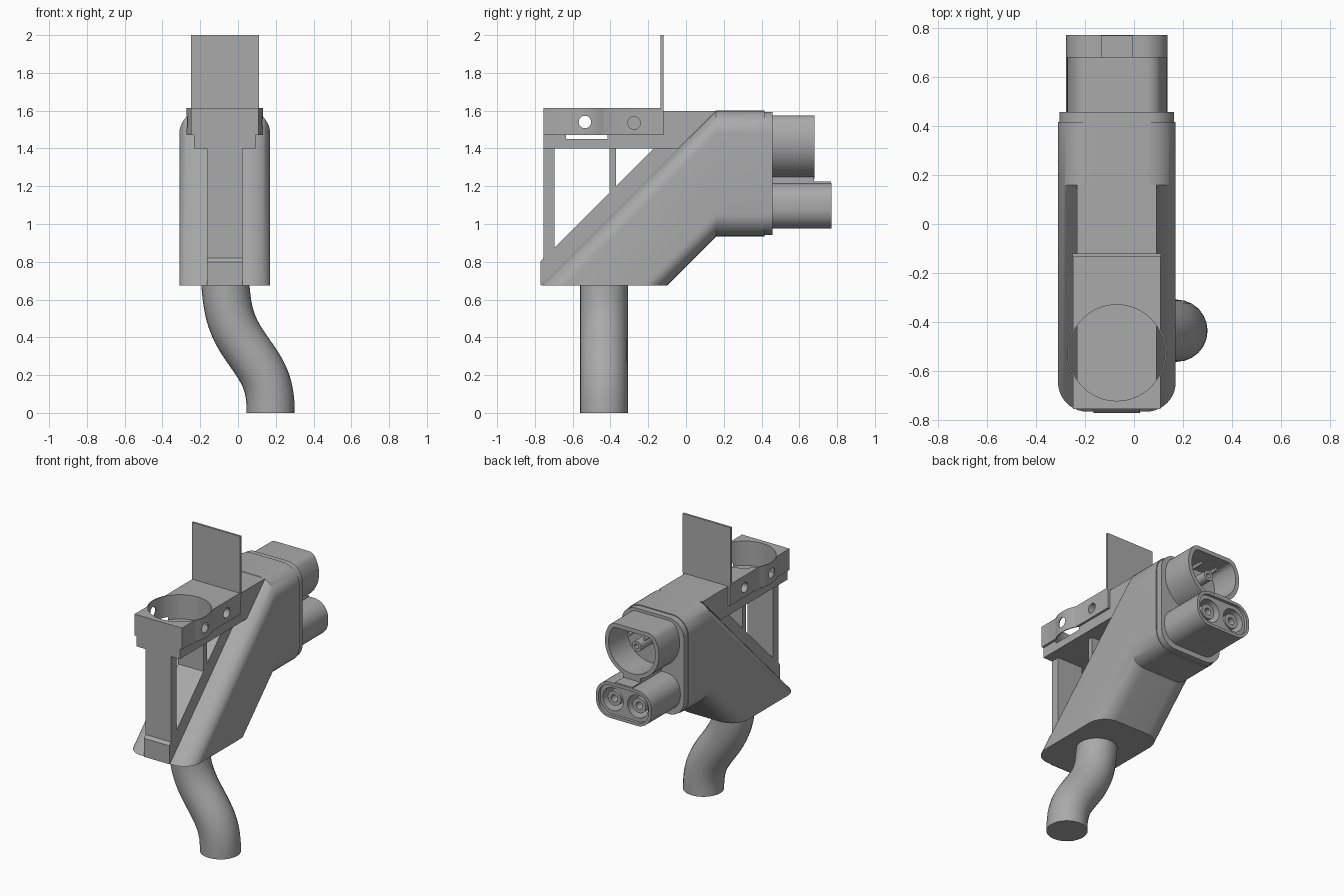
import bpy, bmesh
from math import sin, cos, asin, acos, degrees, radians
from mathutils import Vector

if "Cube" in bpy.data.objects:
    bpy.data.objects.remove(bpy.data.objects["Cube"])

CX = -0.07                      # centre line of the housing
parts = []

grey = bpy.data.materials.new("plain grey")
grey.use_nodes = True
grey.diffuse_color = (0.4, 0.4, 0.4, 1)
grey.node_tree.nodes["Principled BSDF"].inputs["Base Color"].default_value = (0.4, 0.4, 0.4, 1)


def loft(name, rings):
    """Closed solid through rings with equal point counts."""
    bm = bmesh.new()
    loops = [[bm.verts.new(p) for p in ring] for ring in rings]
    n = len(loops[0])
    for a, b in zip(loops, loops[1:]):
        for i in range(n):
            j = (i + 1) % n
            bm.faces.new((a[i], a[j], b[j], b[i]))
    bm.faces.new(loops[0])
    bm.faces.new(loops[-1])
    bmesh.ops.recalc_face_normals(bm, faces=bm.faces[:])
    mesh = bpy.data.meshes.new(name)
    bm.to_mesh(mesh)
    bm.free()
    mesh.materials.append(grey)
    ob = bpy.data.objects.new(name, mesh)
    bpy.context.collection.objects.link(ob)
    parts.append(ob)
    return ob


def prism(name, outline, axis, lo, hi):
    """Extrude a 2D outline along the x, y or z axis."""
    place = {"x": lambda p, t: (t, p[0], p[1]),
             "y": lambda p, t: (p[0], t, p[1]),
             "z": lambda p, t: (p[0], p[1], t)}[axis]
    return loft(name, [[place(p, t) for p in outline] for t in (lo, hi)])


def cut(ob, *cutters):
    """Subtract solids from an object and discard them."""
    for c in cutters:
        m = ob.modifiers.new("cut", "BOOLEAN")
        m.operation, m.object, m.solver = "DIFFERENCE", c, "EXACT"
    deps = bpy.context.evaluated_depsgraph_get()
    deps.update()
    mesh = bpy.data.meshes.new_from_object(ob.evaluated_get(deps))
    ob.modifiers.clear()
    ob.data = mesh
    for c in cutters:
        parts.remove(c)
        bpy.data.objects.remove(c)


def arc(cx, cy, r, a0, a1, n=10):
    return [(cx + r * cos(radians(a0 + (a1 - a0) * i / n)),
             cy + r * sin(radians(a0 + (a1 - a0) * i / n))) for i in range(n + 1)]


def circle(cx, cy, r, n=48):
    return arc(cx, cy, r, 0, 360, n)[:-1]


def rect(x0, y0, x1, y1):
    return [(x0, y0), (x1, y0), (x1, y1), (x0, y1)]


def rounded(x0, y0, x1, y1, r):
    corners = ((x1 - r, y1 - r), (x0 + r, y1 - r), (x0 + r, y0 + r), (x1 - r, y0 + r))
    return [p for k, (x, y) in enumerate(corners) for p in arc(x, y, r, 90 * k, 90 * k + 90)]


def flat_top(cy, R, h, r):
    """Circle cut flat at height h, with corners of radius r."""
    b = degrees(asin((h - r) / (R - r)))
    fx = (R - r) * cos(radians(b))
    return (arc(CX + fx, cy + h - r, r, b, 90) + arc(CX - fx, cy + h - r, r, 90, 180 - b)
            + arc(CX, cy, R, 180 - b, 360 + b, 40)[1:-1])


# Housing: straight back section, mitred into a slanted neck with a level base
BASE, BEND = 0.675, 0.16
section = rounded(CX - 0.24, 0.935, CX + 0.24, 1.6, 0.12)
loft("housing", [[(x, 0.415, z) for x, z in section],
                 [(x, BEND, z) for x, z in section],
                 [(x, BEND - (z - BASE), BASE) for x, z in section]])
prism("housing_flange", rounded(CX - 0.234, 0.941, CX + 0.234, 1.594, 0.114), "y", 0.4, 0.457)

# Upper socket with one hollow earth pin and two thin signal pins
SZ = 1.4425
socket = prism("upper_socket", flat_top(SZ, 0.2025, 0.1325, 0.06), "y", 0.44, 0.68)
cut(socket, prism("cutter", flat_top(SZ, 0.175, 0.105, 0.045), "y", 0.48, 0.8))
earth = prism("earth_pin", circle(CX, SZ - 0.01, 0.035, 24), "y", 0.47, 0.63)
cut(earth, prism("cutter", circle(CX, SZ - 0.01, 0.016, 16), "y", 0.56, 0.7))
for side, label in ((1, "left"), (-1, "right")):
    prism("signal_pin_" + label, circle(CX + side * 0.06, SZ + 0.055, 0.012, 16), "y", 0.47, 0.63)

# Lower socket with two hollow power pins
LZ = 1.096
lower = prism("lower_socket", rounded(CX - 0.207, 0.975, CX + 0.207, 1.217, 0.105), "y", 0.44, 0.77)
cut(lower, prism("cutter", rounded(CX - 0.187, 0.995, CX + 0.187, 1.197, 0.085), "y", 0.75, 0.9))
for side, label in ((1, "left"), (-1, "right")):
    px = CX + side * 0.093
    cut(lower, prism("cutter", circle(px, LZ, 0.077), "y", 0.55, 0.9))
    pin = prism("power_pin_" + label, circle(px, LZ, 0.05, 32), "y", 0.54, 0.735)
    cut(pin, prism("cutter", circle(px, LZ, 0.024, 24), "y", 0.62, 0.9))

# Latch tab joining the sockets
prism("latch_tab", rect(CX - 0.065, 1.2, CX + 0.065, 1.225), "y", 0.44, 0.768)
prism("latch_bridge", rect(CX - 0.065, 1.2, CX + 0.065, 1.25), "y", 0.44, 0.678)

# Cup holder block, bulging where the round cup breaks its sides
HY, W, R = -0.525, 0.178, 0.202
a = degrees(acos(W / R))
front, back = -0.755, -0.12
outline = ([(CX - W, front), (CX + W, front)] + arc(CX, HY, R, -a, a)
           + [(CX + W, back), (CX - W, back)] + arc(CX, HY, R, 180 - a, 180 + a))
holder = prism("cup_holder", outline, "z", 1.47, 1.615)
cut(holder, prism("cutter", circle(CX, HY, 0.196, 64), "z", 1.4, 1.7))
cut(holder, prism("cutter", circle(-0.535, 1.54, 0.033, 32), "x", -0.5, 0.5))
for lo, hi in ((-0.4, CX - 0.1), (CX + 0.1, 0.3)):
    cut(holder, prism("cutter", circle(-0.275, 1.535, 0.033, 32), "x", lo, hi))

# Narrower support shelf under the holder, running into the housing
shelf = prism("support_shelf", [(front, 1.4), (-0.04, 1.4), (BEND, 1.598), (back, 1.598),
                                (back, 1.472), (front, 1.472)], "x", CX - 0.1625, CX + 0.1625)
cut(shelf, prism("cutter", circle(CX, HY, 0.196, 64), "z", 1.45, 1.7))
prism("back_plate", rect(CX - 0.18, -0.135, CX + 0.18, back), "z", 1.6, 2.0)

# Bracket frame: front post, foot, middle post and slanted rail
frame = {
    "front_post": rect(front, 0.78, -0.695, 1.41),
    "middle_post": rect(-0.405, 1.15, -0.37, 1.41),
    "post_foot": [(-0.77, BASE), (-0.69, 0.74), (-0.69, 0.88), (front, 0.82), (-0.77, 0.8)],
    "slanted_rail": [(-0.755, 0.68), (-0.03, 1.405), (-0.165, 1.405), (-0.755, 0.815)],
}
for name, shape in frame.items():
    prism(name, shape, "x", CX - 0.095, CX + 0.095)

# Cable: S-shaped round tube
curve = bpy.data.curves.new("cable_path", "CURVE")
curve.dimensions = "3D"
curve.bevel_depth, curve.bevel_resolution = 0.127, 10
curve.resolution_u, curve.use_fill_caps = 16, True
spline = curve.splines.new("BEZIER")
spline.bezier_points.add(2)
knots = [((-0.068, 0.70), (0.01, -0.17)), ((0.05, 0.335), (0.085, -0.12)), ((0.173, 0), (0, -0.16))]
for bp, ((x, z), (hx, hz)) in zip(spline.bezier_points, knots):
    bp.handle_left_type = bp.handle_right_type = "FREE"
    bp.co = Vector((x, -0.435, z))
    bp.handle_left = bp.co - Vector((hx, 0, hz))
    bp.handle_right = bp.co + Vector((hx, 0, hz))
path = bpy.data.objects.new("cable_path", curve)
bpy.context.collection.objects.link(path)
tube = bpy.data.meshes.new_from_object(path.evaluated_get(bpy.context.evaluated_depsgraph_get()))
bpy.data.objects.remove(path)
tube.materials.clear()
tube.materials.append(grey)
cable = bpy.data.objects.new("cable", tube)
bpy.context.collection.objects.link(cable)
parts.append(cable)

# Smooth rounded surfaces, keeping edges sharp
bpy.ops.object.select_all(action="DESELECT")
for ob in parts:
    ob.select_set(True)
bpy.context.view_layer.objects.active = cable
bpy.ops.object.shade_smooth_by_angle(angle=radians(30))
